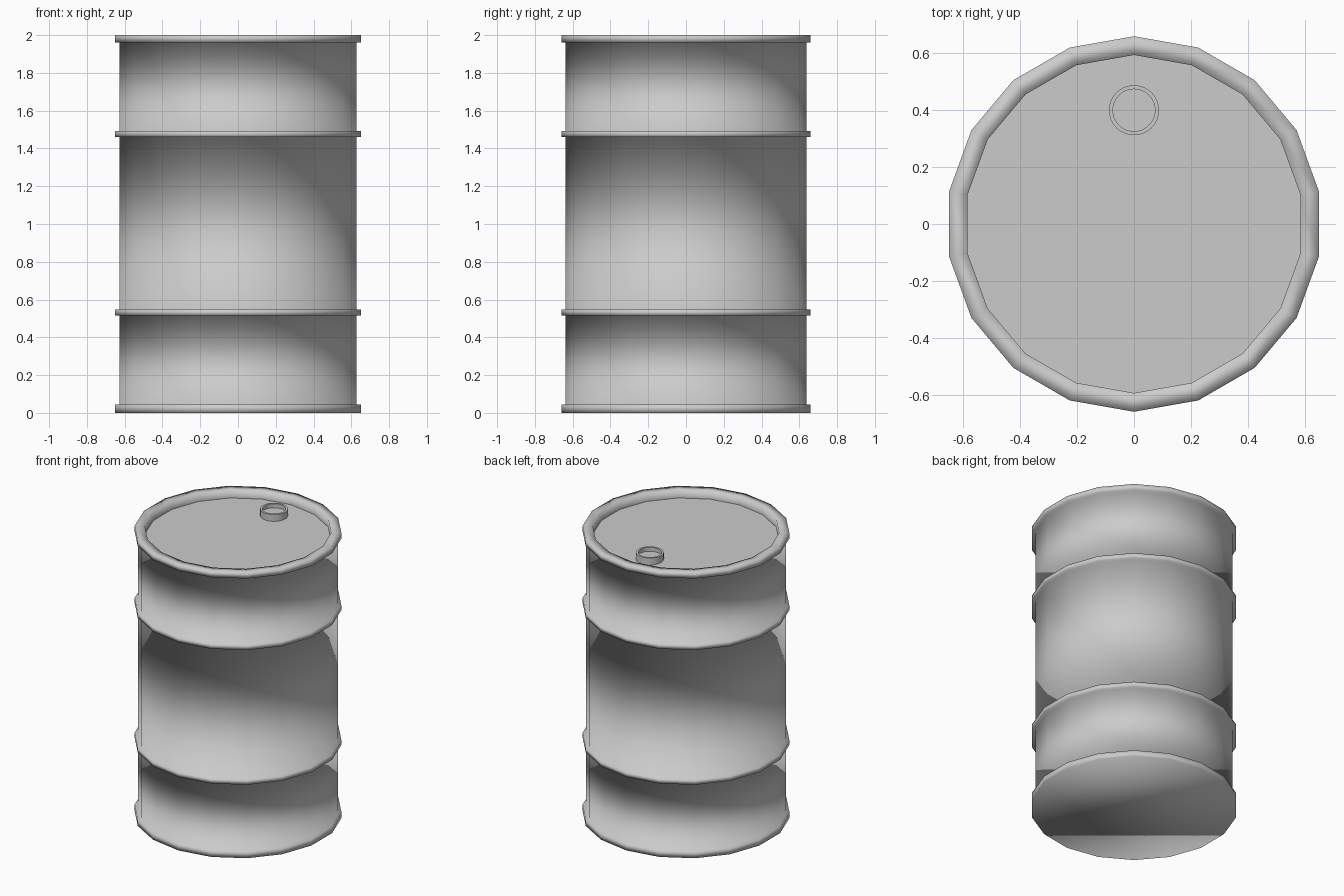
import bpy, bmesh, math

if "Cube" in bpy.data.objects:
    bpy.data.objects.remove(bpy.data.objects["Cube"])

def lathe(name, profile, sides, center=(0, 0), cap_start=False, cap_end=False, smooth=True):
    """Spin a (radius, z) profile around a vertical axis."""
    bm = bmesh.new()
    rings = []
    for r, z in profile:
        rings.append([bm.verts.new((center[0] + r * math.cos(a), center[1] + r * math.sin(a), z))
                      for a in (math.pi / 2 + 2 * math.pi * i / sides for i in range(sides))])
    for lo, hi in zip(rings, rings[1:]):
        for i in range(sides):
            j = (i + 1) % sides
            bm.faces.new((lo[i], lo[j], hi[j], hi[i]))
    if cap_start:
        bm.faces.new(rings[0][::-1])
    if cap_end:
        bm.faces.new(rings[-1])
    for f in bm.faces:
        f.smooth = smooth
    mesh = bpy.data.meshes.new(name)
    bm.to_mesh(mesh)
    bm.free()
    obj = bpy.data.objects.new(name, mesh)
    bpy.context.collection.objects.link(obj)
    return obj

SIDES, BODY_R, RING_R, RIM_IN, LID_Z = 18, 0.637, 0.66, 0.594, 1.945

# Drum shell: bottom, four raised hoops and the inner wall of the top rim
profile = []
for z0, z1 in ((0.0, 0.045), (0.515, 0.548), (1.46, 1.493), (1.962, 2.0)):
    if z0 > 0:
        profile.append((BODY_R, z0))
    profile += [(RING_R, z0), (RING_R, z1)]
    if z1 < 2:
        profile.append((BODY_R, z1))
profile += [(RIM_IN, 2.0), (RIM_IN, LID_Z)]
lathe("drum_shell", profile, SIDES, cap_start=True)

# Flat recessed lid
lathe("lid", [(RIM_IN, LID_Z)], SIDES, cap_end=True, smooth=False)

# Filler cap with a shallow recess
cap = lathe("filler_cap", [(0.088, LID_Z), (0.088, 1.993), (0.074, 1.993), (0.074, 1.965)],
            32, center=(0, 0.4), cap_end=True)
bpy.context.view_layer.objects.active = cap
cap.select_set(True)
bpy.ops.object.shade_smooth_by_angle(angle=math.radians(40))
